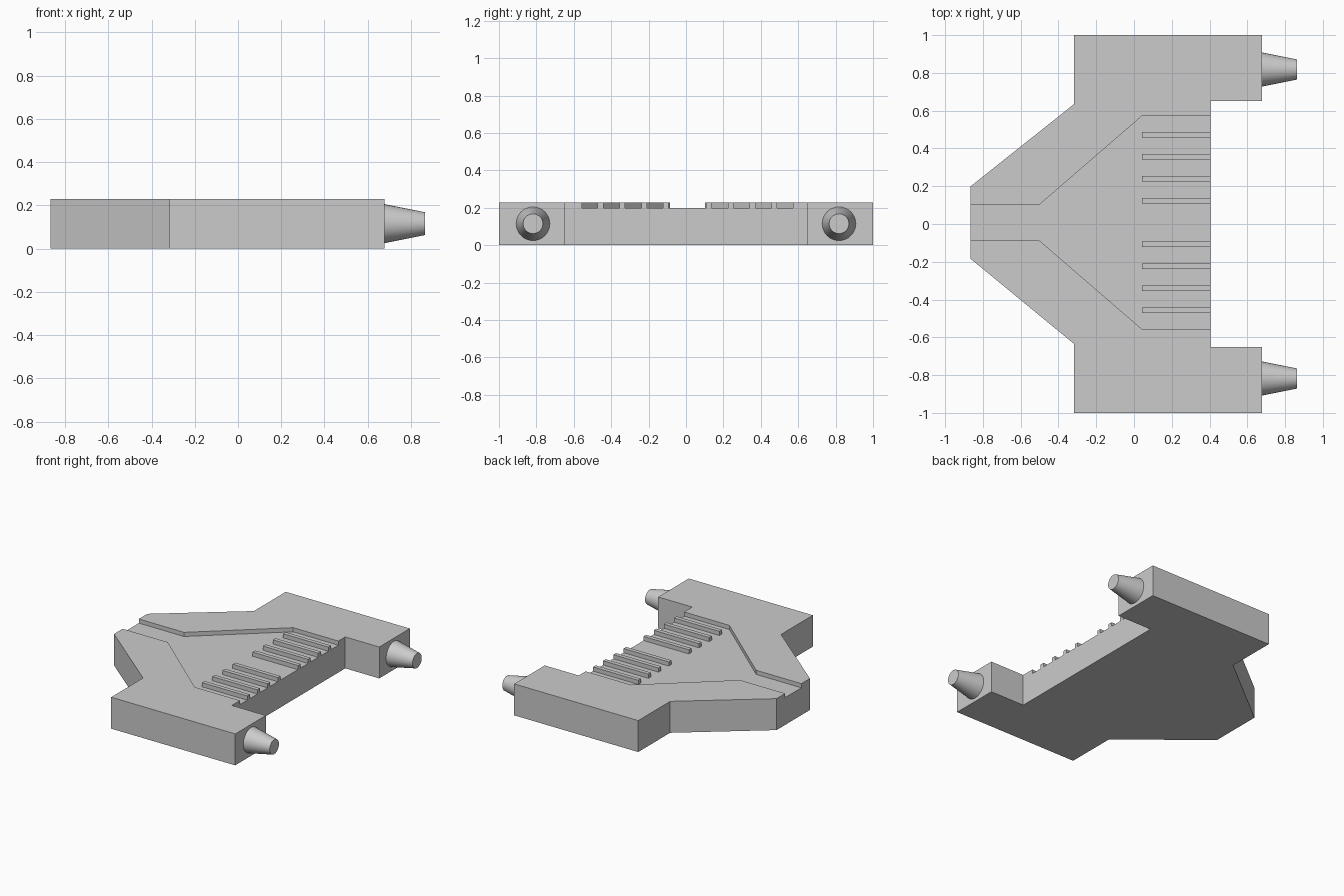
import bpy
import bmesh
from math import pi

cube = bpy.data.objects.get("Cube")
if cube:
    bpy.data.objects.remove(cube, do_unlink=True)

HEIGHT, FLOOR = 0.228, 0.198   # top of plate, floor of recess
SHIFT = 0.0075                 # recess sits slightly towards the back
EDGE = 0.405                   # inner edge between the two arms

grey = bpy.data.materials.new("plain_grey")
grey.use_nodes = True
colour = (0.6, 0.6, 0.6, 1)
grey.diffuse_color = colour
grey.node_tree.nodes["Principled BSDF"].inputs["Base Color"].default_value = colour


def prism(name, outline, bottom, top):
    """Extrude a flat outline between two heights."""
    bm = bmesh.new()
    face = bm.faces.new([bm.verts.new((x, y, bottom)) for x, y in outline])
    moved = bmesh.ops.extrude_face_region(bm, geom=[face])["geom"]
    verts = [v for v in moved if isinstance(v, bmesh.types.BMVert)]
    bmesh.ops.translate(bm, verts=verts, vec=(0, 0, top - bottom))
    bmesh.ops.recalc_face_normals(bm, faces=bm.faces)
    mesh = bpy.data.meshes.new(name)
    bm.to_mesh(mesh)
    bm.free()
    mesh.materials.append(grey)
    obj = bpy.data.objects.new(name, mesh)
    bpy.context.collection.objects.link(obj)
    return obj


def mirrored(half, shift=0):
    """Close a half outline by mirroring it front to back."""
    return ([(x, y + shift) for x, y in half]
            + [(x, shift - y) for x, y in reversed(half)])


# Plate with a tapered nose and two arms
half_plate = [(-0.866, 0.191 + SHIFT), (-0.317, 0.635), (-0.317, 1.0),
              (0.678, 1.0), (0.678, 0.65), (EDGE, 0.65)]
outline = mirrored(half_plate)
outline[-1] = (-0.866, SHIFT - 0.191)
plate = prism("plate", outline, 0, HEIGHT)

# Shallow funnel recess, open at the nose and at the inner edge
half_recess = [(-1.0, 0.093), (-0.503, 0.093), (0.042, 0.564), (EDGE + 0.1, 0.564)]
cutter = prism("recess_cutter", mirrored(half_recess, SHIFT), FLOOR, HEIGHT + 0.1)
cutter.hide_render = True
cut = plate.modifiers.new("recess", "BOOLEAN")
cut.operation = "DIFFERENCE"
cut.solver = "EXACT"
cut.object = cutter
bpy.context.view_layer.objects.active = plate
bpy.ops.object.modifier_apply(modifier=cut.name)
bpy.data.objects.remove(cutter, do_unlink=True)

# Ridges on the recess floor, flush with the plate top
for side, label in ((1, "back"), (-1, "front")):
    for i in range(4):
        y = SHIFT + side * (0.115 + 0.1165 * i)
        prism(f"{label}_ridge_{i + 1}",
              [(0.042, y - 0.015), (EDGE, y - 0.015), (EDGE, y + 0.015), (0.042, y + 0.015)],
              FLOOR, HEIGHT)

    # Tapered peg on the end of each arm
    bpy.ops.mesh.primitive_cone_add(vertices=32, radius1=0.09, radius2=0.053, depth=0.186,
                                    location=(0.771, side * 0.818, 0.115),
                                    rotation=(0, pi / 2, 0))
    peg = bpy.context.object
    peg.name = f"{label}_peg"
    peg.data.materials.append(grey)
    bpy.ops.object.shade_smooth_by_angle()
